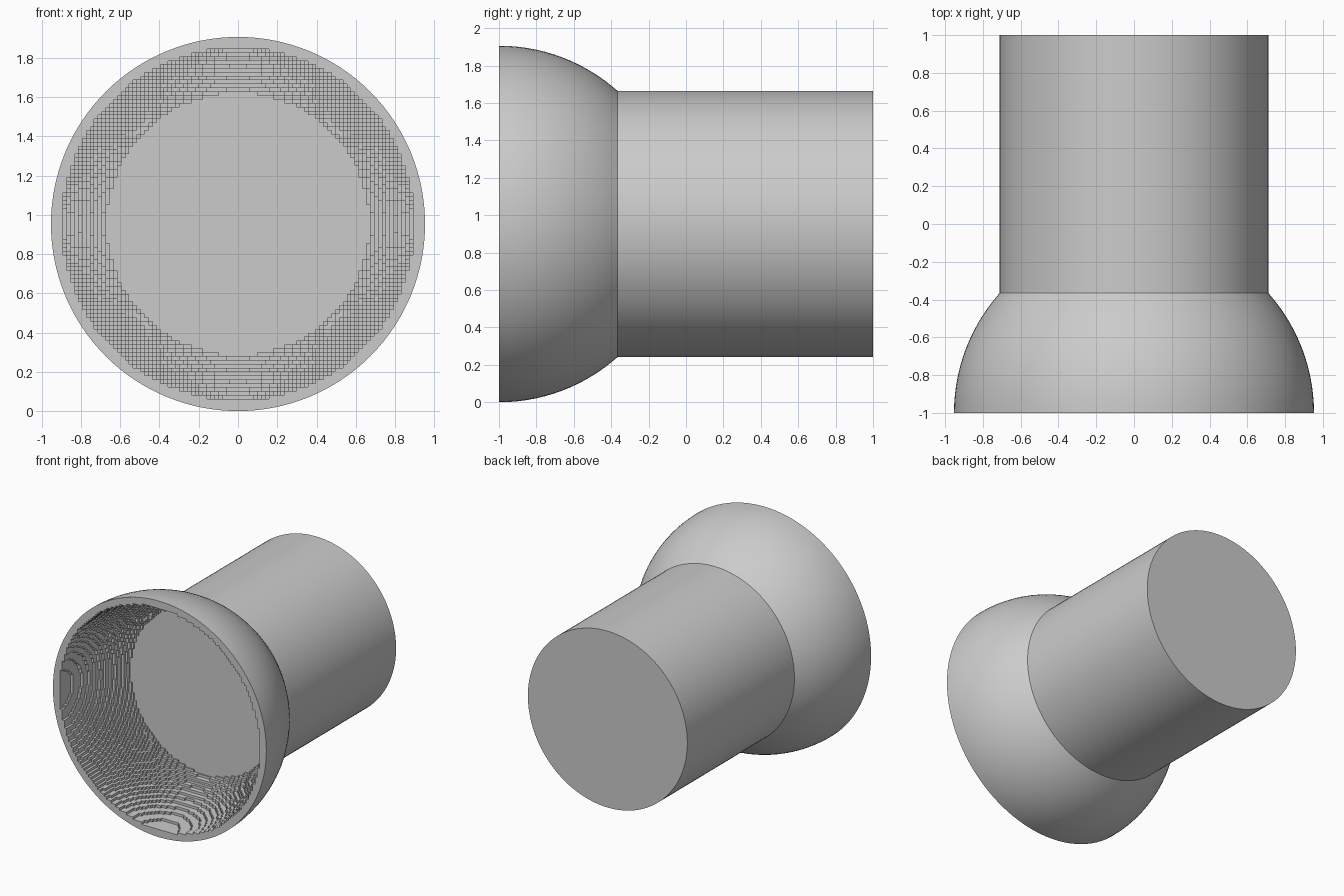
import bpy, bmesh, math

if "Cube" in bpy.data.objects:
    bpy.data.objects.remove(bpy.data.objects["Cube"])

ZC = 0.953        # height of the shared axis
DOME = 0.953      # outer dome radius, centred on the mouth plane y = -1
STEM = 0.712      # cylinder radius
SEGS = 128
CAVITY = 0.895    # radius of the stepped bowl
FLOOR = 0.585     # depth of the flat bowl bottom
CELL = 0.0198     # step size of the bowl

bm = bmesh.new()

# outer shell: stem and dome as one profile spun about the y axis
a_end = math.acos(STEM / DOME)
profile = [(STEM, 1.0)]
profile += [(DOME * math.cos(a_end * (1 - i / 14)),
             -1 + DOME * math.sin(a_end * (1 - i / 14))) for i in range(15)]
rings = []
for r, y in profile:
    rings.append([bm.verts.new((r * math.cos(2 * math.pi * j / SEGS), y,
                                ZC + r * math.sin(2 * math.pi * j / SEGS)))
                  for j in range(SEGS)])
for lo, hi in zip(rings, rings[1:]):
    for j in range(SEGS):
        n = (j + 1) % SEGS
        bm.faces.new((lo[j], lo[n], hi[n], hi[j]))
bm.faces.new(rings[0])


# stepped bowl: one square column per cell, sunk to the quantised sphere depth
def depth(i, k):
    h2 = CAVITY ** 2 - ((i + 0.5) ** 2 + (k + 0.5) ** 2) * CELL ** 2
    if h2 <= 0:
        return 0.0
    return min(math.floor(math.sqrt(h2) / CELL) * CELL, FLOOR)


def quad(*pts):
    bm.faces.new([bm.verts.new((x * CELL, -1 + d, ZC + z * CELL)) for x, z, d in pts])


N = int(CAVITY / CELL) + 2
for i in range(-N, N):
    for k in range(-N, N):
        d = depth(i, k)
        if d > 0:
            quad((i, k, d), (i + 1, k, d), (i + 1, k + 1, d), (i, k + 1, d))
        # walls towards the next cell in x and in z
        e = depth(i + 1, k)
        if e > d:
            quad((i + 1, k, d), (i + 1, k, e), (i + 1, k + 1, e), (i + 1, k + 1, d))
        elif d > e:
            quad((i + 1, k, d), (i + 1, k, e), (i + 1, k + 1, e), (i + 1, k + 1, d))
            bm.faces.ensure_lookup_table()
            bm.faces[-1].normal_flip()
            bm.faces[-1].normal_flip()
        e = depth(i, k + 1)
        if e > d:
            quad((i, k + 1, d), (i + 1, k + 1, d), (i + 1, k + 1, e), (i, k + 1, e))
        elif d > e:
            quad((i, k + 1, e), (i, k + 1, d), (i + 1, k + 1, d), (i + 1, k + 1, e))
bmesh.ops.remove_doubles(bm, verts=bm.verts[:], dist=1e-5)

# flat rim between the round outer edge and the stepped bowl edge
edges = [e for e in bm.edges if len(e.link_faces) == 1
         and all(abs(v.co.y + 1) < 1e-5 for v in e.verts)]
bmesh.ops.triangle_fill(bm, edges=edges, use_beauty=True, normal=(0, -1, 0))

# normals: outward on the shell, towards the axis or the mouth in the bowl
bm.normal_update()
for f in bm.faces:
    c, n = f.calc_center_median(), f.normal
    radial = n.x * c.x + n.z * (c.z - ZC)
    from_mouth = math.hypot(c.x, c.y + 1, c.z - ZC)
    if abs(c.y + 1) < 1e-5:
        wrong = n.y > 0
    elif from_mouth < 0.93 and math.hypot(c.x, c.z - ZC) < CAVITY + CELL and c.y < -1 + FLOOR + 0.01:
        wrong = n.y > 0.5 or (abs(n.y) < 0.5 and radial > 0)
    else:
        wrong = radial + n.y < 0
    if wrong:
        f.normal_flip()

mesh = bpy.data.meshes.new("bell_mouth_tube")
bm.to_mesh(mesh)
bm.free()
obj = bpy.data.objects.new("bell_mouth_tube", mesh)
bpy.context.collection.objects.link(obj)
bpy.context.view_layer.objects.active = obj
obj.select_set(True)
bpy.ops.object.shade_smooth_by_angle(angle=math.radians(25))
